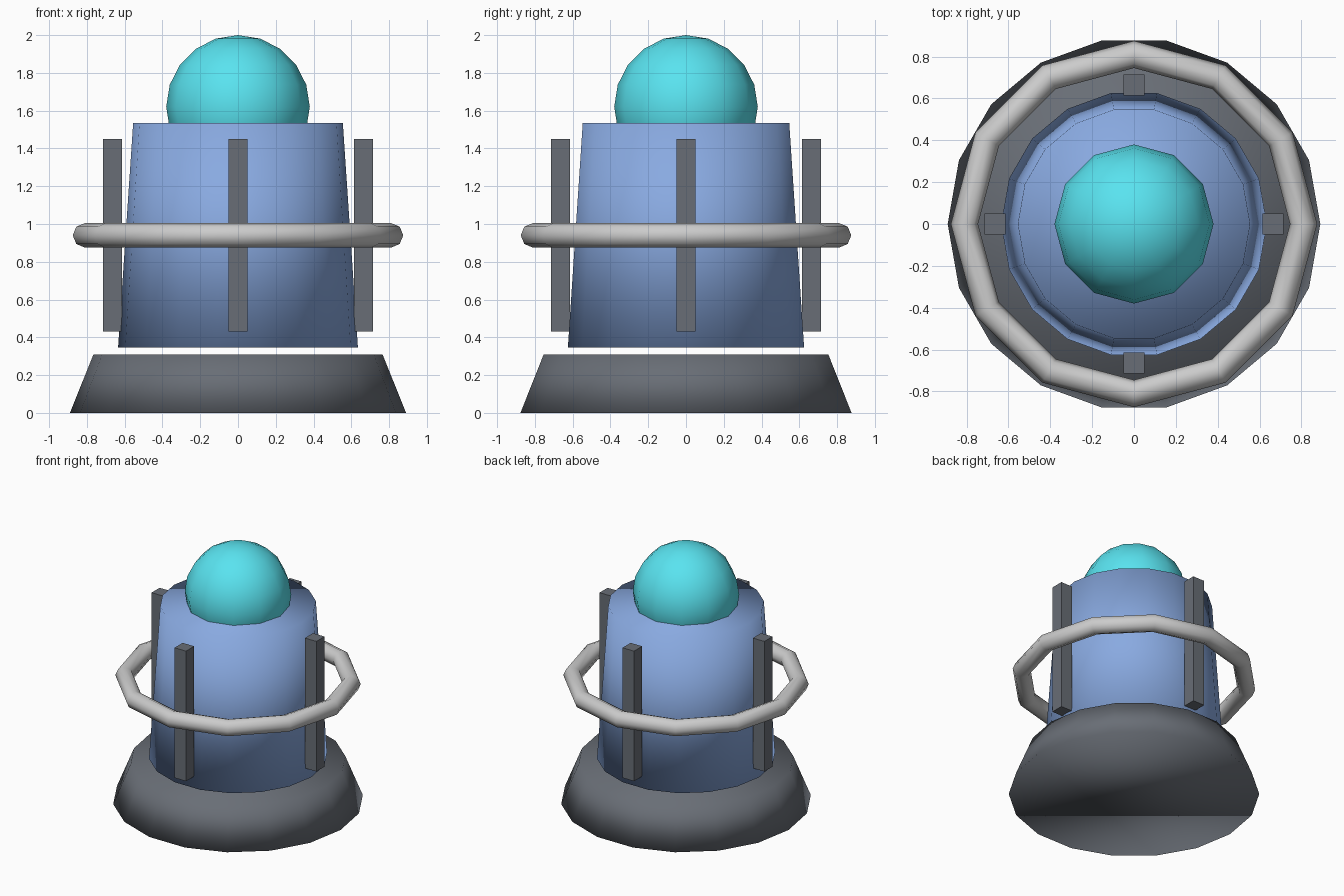
import bpy
import math

if "Cube" in bpy.data.objects:
    bpy.data.objects.remove(bpy.data.objects["Cube"])


def material(name, rgb):
    mat = bpy.data.materials.new(name)
    mat.diffuse_color = (*rgb, 1)
    mat.use_nodes = True
    mat.node_tree.nodes["Principled BSDF"].inputs["Base Color"].default_value = mat.diffuse_color
    return mat


def finish(name, mat=None, smooth=True):
    obj = bpy.context.object
    obj.name = name
    if mat:
        obj.data.materials.append(mat)
    if smooth:
        bpy.ops.object.shade_smooth()
    return obj


def frustum(name, r_bottom, r_top, z0, z1, mat):
    # 18 sides with a corner on the x axis
    bpy.ops.mesh.primitive_cone_add(vertices=18, radius1=r_bottom, radius2=r_top,
                                    depth=z1 - z0, location=(0, 0, (z0 + z1) / 2),
                                    rotation=(0, 0, math.pi / 2))
    bpy.ops.object.transform_apply(location=False, rotation=True, scale=False)
    return finish(name, mat)


dark = material("dark_grey", (0.14, 0.155, 0.18))
blue = material("blue", (0.25, 0.4, 0.75))
cyan = material("cyan", (0.1, 0.77, 0.87))

# Flared base and tapered body, with a small gap between them
frustum("base", 0.89, 0.765, 0.0, 0.31, dark)
frustum("body", 0.635, 0.555, 0.345, 1.535, blue)

# Dome, partly sunk into the body
bpy.ops.mesh.primitive_uv_sphere_add(segments=12, ring_count=10, radius=0.38,
                                     location=(0, 0, 1.62))
finish("dome", cyan)

# Ring around the body
bpy.ops.mesh.primitive_torus_add(major_segments=12, minor_segments=8,
                                 major_radius=0.81, minor_radius=0.065,
                                 location=(0, 0, 0.94))
finish("ring")

# Four upright struts
for i, side in enumerate(("right", "back", "left", "front")):
    a = i * math.pi / 2
    bpy.ops.mesh.primitive_cube_add(size=1, location=(0.665 * math.cos(a),
                                                      0.665 * math.sin(a), 0.94))
    bpy.context.object.scale = (0.1, 0.1, 1.02)
    bpy.ops.object.transform_apply(location=False, rotation=False, scale=True)
    finish(side + "_strut", dark, smooth=False)
